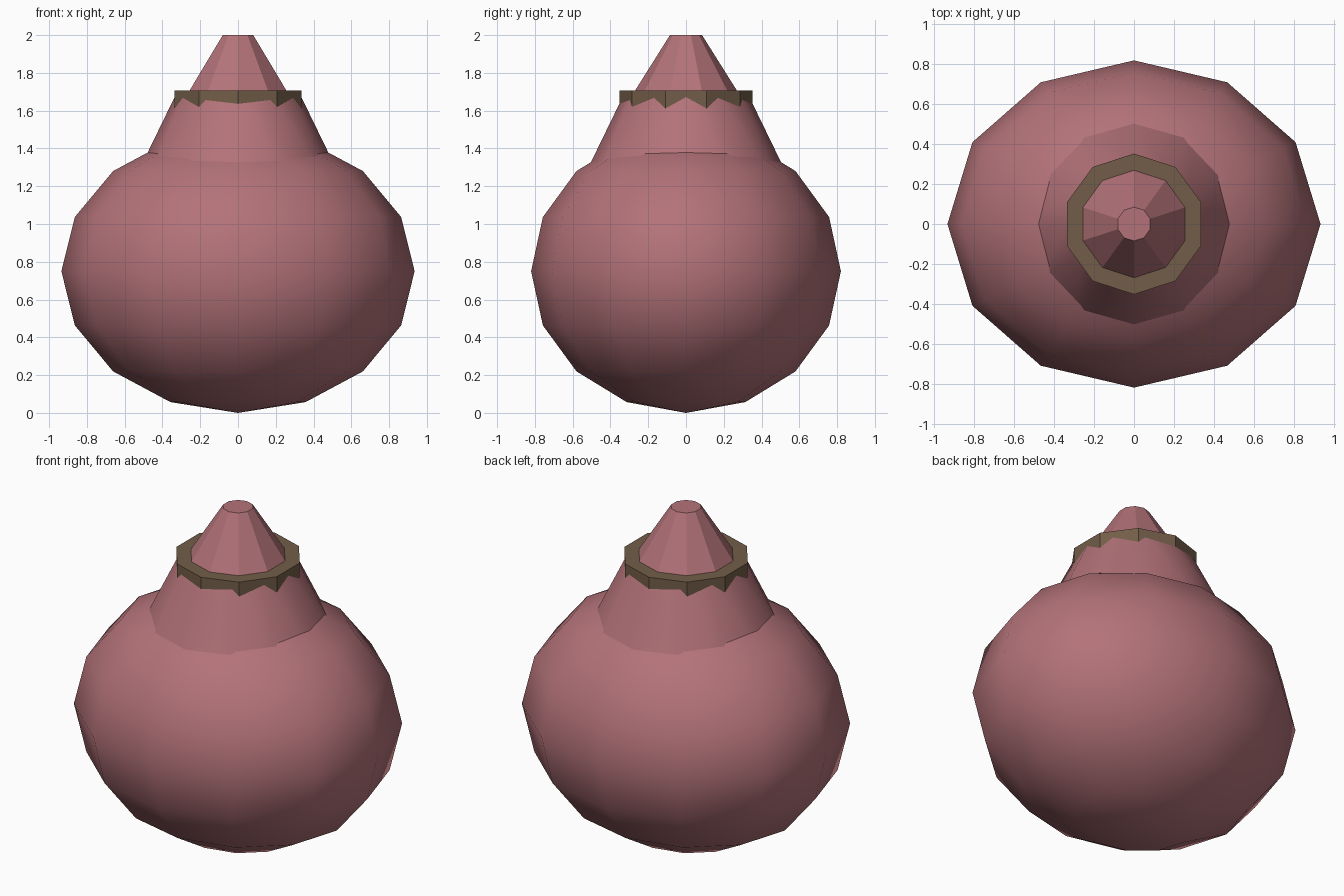
import bpy
import math

if "Cube" in bpy.data.objects:
    bpy.data.objects.remove(bpy.data.objects["Cube"])


def material(name, rgb):
    mat = bpy.data.materials.new(name)
    mat.diffuse_color = (*rgb, 1)
    mat.use_nodes = True
    mat.node_tree.nodes["Principled BSDF"].inputs["Base Color"].default_value = mat.diffuse_color
    return mat


rose = material("rose", (0.45, 0.17, 0.19))
bronze = material("bronze", (0.17, 0.11, 0.065))


def frustum(name, sides, r_low, r_high, z_low, z_high, mat):
    bpy.ops.mesh.primitive_cone_add(
        vertices=sides, radius1=r_low, radius2=r_high,
        depth=z_high - z_low, location=(0, 0, (z_low + z_high) / 2))
    ob = bpy.context.object
    ob.name = name
    ob.data.materials.append(mat)
    bpy.ops.object.shade_smooth_by_angle(angle=math.radians(30))
    return ob


# Rounded body: low-poly ellipsoid, smooth shaded, resting on the ground
bpy.ops.mesh.primitive_uv_sphere_add(segments=12, ring_count=8, radius=1,
                                     location=(0, 0, 0.75))
body = bpy.context.object
body.name = "body"
body.scale = (0.935, 0.82, 0.75)
body.data.materials.append(rose)
bpy.ops.object.shade_smooth()

# Tapered neck sunk into the body
frustum("neck", 12, 0.565, 0.322, 1.20, 1.70, rose)

# Faceted collar whose lower edge meets the neck in a zigzag
frustum("collar", 10, 0.353, 0.353, 1.605, 1.707, bronze)

# Faceted blunt tip
frustum("tip", 10, 0.30, 0.085, 1.658, 2.0, rose)
